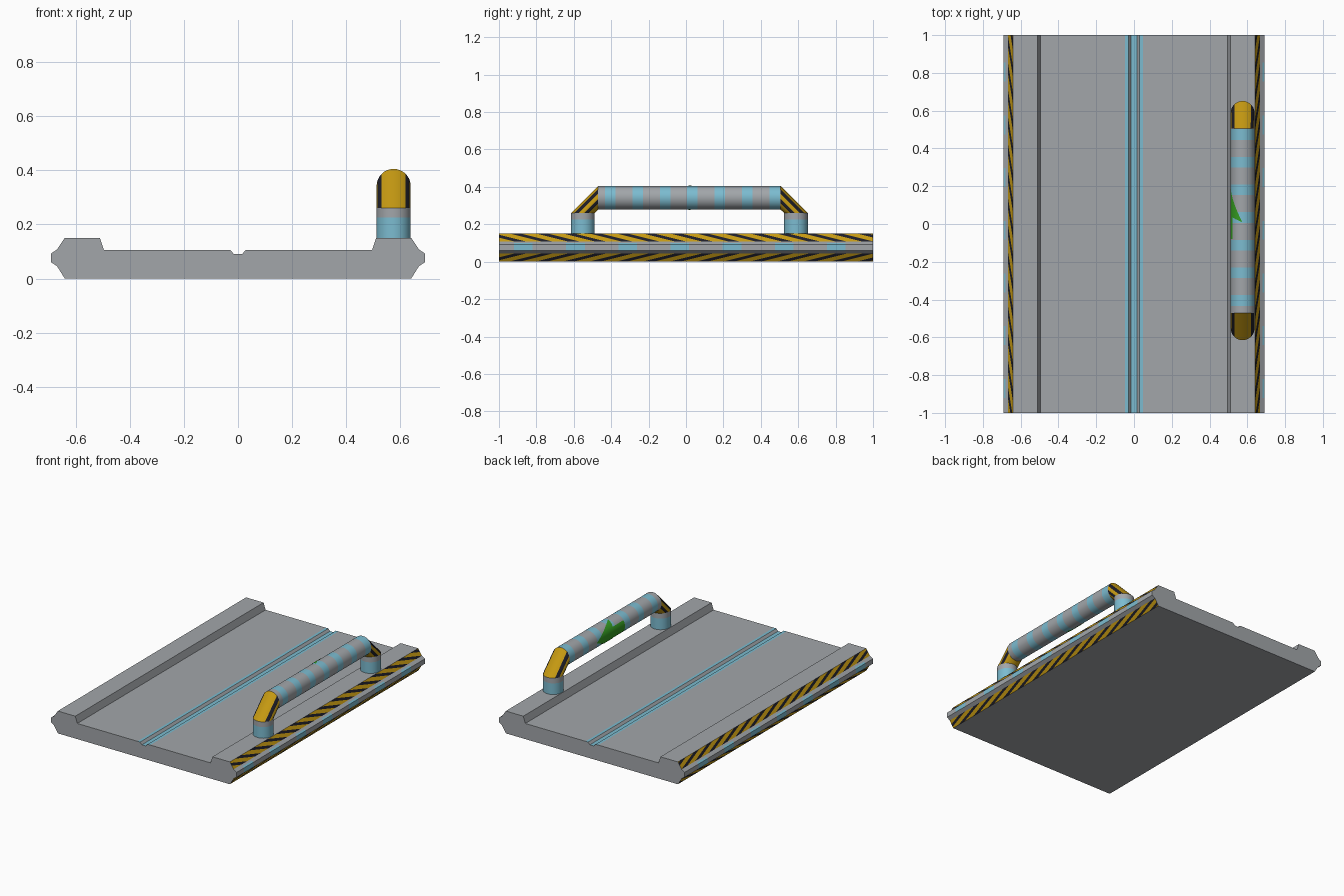
import bpy, bmesh, math
from mathutils import Vector

if "Cube" in bpy.data.objects:
    bpy.data.objects.remove(bpy.data.objects["Cube"])

def mat(name, r, g, b):
    m = bpy.data.materials.new(name)
    m.diffuse_color = (r, g, b, 1)
    m.use_nodes = True
    m.node_tree.nodes["Principled BSDF"].inputs["Base Color"].default_value = m.diffuse_color
    return m

MATS = [mat("grey_metal", .36, .38, .40), mat("light_blue", .20, .50, .63),
        mat("hazard_yellow", .56, .32, .006), mat("hazard_black", .012, .012, .02),
        mat("arrow_green", .035, .33, .015)]
GREY, BLUE, YELLOW, BLACK, GREEN = range(5)
DASH, UPPER, LOWER = 10, 11, 12          # temporary tags for patterned bands

def finish(bm, name, smooth=False):
    me = bpy.data.meshes.new(name)
    for m in MATS:
        me.materials.append(m)
    for f in bm.faces:
        f.smooth = smooth
    bm.to_mesh(me)
    bm.free()
    if smooth:
        me.set_sharp_from_angle(angle=math.radians(35))
    ob = bpy.data.objects.new(name, me)
    bpy.context.collection.objects.link(ob)
    return ob

def slice_faces(bm, tag, co, no):
    """Cut only the faces carrying the given tag."""
    faces = [f for f in bm.faces if f.material_index == tag]
    geom = set(faces)
    for f in faces:
        geom.update(f.edges)
        geom.update(f.verts)
    bmesh.ops.bisect_plane(bm, geom=list(geom), dist=1e-5, plane_co=co, plane_no=no)

# ---- deck: half profile (x, z) and the band that starts at each point ----
half = [(0, 0, GREY), (.64, 0, LOWER), (.668, .045, GREY), (.69, .06, DASH), (.69, .093, DASH),
        (.679, .1005, GREY), (.668, .108, UPPER), (.64, .15, GREY), (.51, .15, GREY),
        (.495, .105, GREY), (.047, .105, BLUE), (.028, .105, GREY), (.015, .09, BLUE), (0, .09, BLUE)]
loop = [(x, z) for x, z, _ in half] + [(-x, z) for x, z, _ in half[-2:0:-1]]
bands = [k for _, _, k in half[:-1]]
bands += bands[::-1]

bm = bmesh.new()
front = [bm.verts.new((x, -1, z)) for x, z in loop]
back = [bm.verts.new((x, 1, z)) for x, z in loop]
n = len(loop)
for i in range(n):
    j = (i + 1) % n
    f = bm.faces.new((front[i], front[j], back[j], back[i]))
    f.material_index = bands[i]
bm.faces.new(front)
bm.faces.new(back[::-1])
bmesh.ops.recalc_face_normals(bm, faces=bm.faces)

# blue dashes along the outer edge
dashes = [-.87 + .279 * i for i in range(7)]
for c in dashes:
    for d in (-.05, .05):
        slice_faces(bm, DASH, (0, c + d, 0), (0, 1, 0))
# slanted hazard stripes on the bevels
PERIOD, WIDTH, SLANT = .143, .06, 4.0
for tag, s, zmid in ((UPPER, SLANT, .129), (LOWER, -SLANT, .0225)):
    for i in range(-9, 10):
        for w in (0, WIDTH):
            slice_faces(bm, tag, (0, i * PERIOD + w, zmid), (0, 1, s))
for f in bm.faces:
    c = f.calc_center_median()
    if f.material_index == DASH:
        f.material_index = BLUE if any(abs(c.y - d) < .05 for d in dashes) else GREY
    elif f.material_index in (UPPER, LOWER):
        v = c.y + (SLANT * (c.z - .129) if f.material_index == UPPER else -SLANT * (c.z - .0225))
        f.material_index = BLACK if v % PERIOD < WIDTH else YELLOW
finish(bm, "deck")

# ---- handrail pipe ----
PX, R, ZC, SEG = .575, .063, .342, 32
ANG = [2 * math.pi * i / SEG for i in range(SEG)]

def skin(rings, mats):
    """Tube through the rings, one material per section."""
    bm = bmesh.new()
    rows = [[bm.verts.new(p) for p in ring] for ring in rings]
    for a, b, m in zip(rows, rows[1:], mats):
        for i in range(SEG):
            j = (i + 1) % SEG
            bm.faces.new((a[i], a[j], b[j], b[i])).material_index = m
    bmesh.ops.recalc_face_normals(bm, faces=bm.faces)
    return bm

def upright_ring(y, z, s):
    return [Vector((PX + R * math.cos(a), y + s * R * math.sin(a), z)) for a in ANG]

def rail_ring(y):
    return [Vector((PX + R * math.cos(a), y, ZC + R * math.sin(a))) for a in ANG]

Y0, Y1 = -.47, .505
# banded horizontal rail
ys, cols = [Y0], []
for i in range(7):
    c = -.405 + .1465 * i
    ys += [c - .028, c + .028]
    cols += [GREY, BLUE]
ys.append(Y1)
cols.append(GREY)
finish(skin([rail_ring(y) for y in ys], cols), "rail_bar", True)

for s, yleg, yend, side in ((-1, -.552, Y0, "front"), (1, .588, Y1, "back")):
    # leg
    bm = skin([upright_ring(yleg, z, s) for z in (.145, .225, .26)], [BLUE, GREY])
    finish(bm, side + "_rail_leg", True)
    # mitred elbow, striped parallel to its outer slope
    bm = skin([upright_ring(yleg, .26, s), rail_ring(yend)], [YELLOW])
    outer = s * yleg + R + .26
    stripes = ((.018, .042), (.07, .094))
    for lo, hi in stripes:
        for d in (lo, hi):
            slice_faces(bm, YELLOW, (PX, 0, outer - d), (0, s, 1))
    for f in bm.faces:
        c = f.calc_center_median()
        d = outer - (s * c.y + c.z)
        if any(lo < d < hi for lo, hi in stripes):
            f.material_index = BLACK
    finish(bm, side + "_rail_elbow", True)

# ---- green arrow wrapped on the inner side of the rail (u = angle from -x, y) ----
HEAD, SHAFT = math.radians(88), math.radians(35)
side_pts = [(HEAD, .01), (SHAFT, .035), (SHAFT, -.08)]
outline = [(0, .22)] + side_pts + [(-u, y) for u, y in side_pts[::-1]]
bm = bmesh.new()
bm.faces.new([bm.verts.new((u, y, 0)) for u, y in outline])
for i in range(-15, 16):
    bmesh.ops.bisect_plane(bm, geom=bm.verts[:] + bm.edges[:] + bm.faces[:], dist=1e-5,
                           plane_co=(i * math.pi / 30, 0, 0), plane_no=(1, 0, 0))
for v in bm.verts:
    u, y, r = v.co.x, v.co.y, R + .002
    v.co = (PX - r * math.cos(u), y, ZC + r * math.sin(u))
bm.normal_update()
for f in bm.faces:
    c = f.calc_center_median()
    f.material_index = GREEN
    if f.normal.dot(Vector((c.x - PX, 0, c.z - ZC))) < 0:
        f.normal_flip()
finish(bm, "direction_arrow", True)
